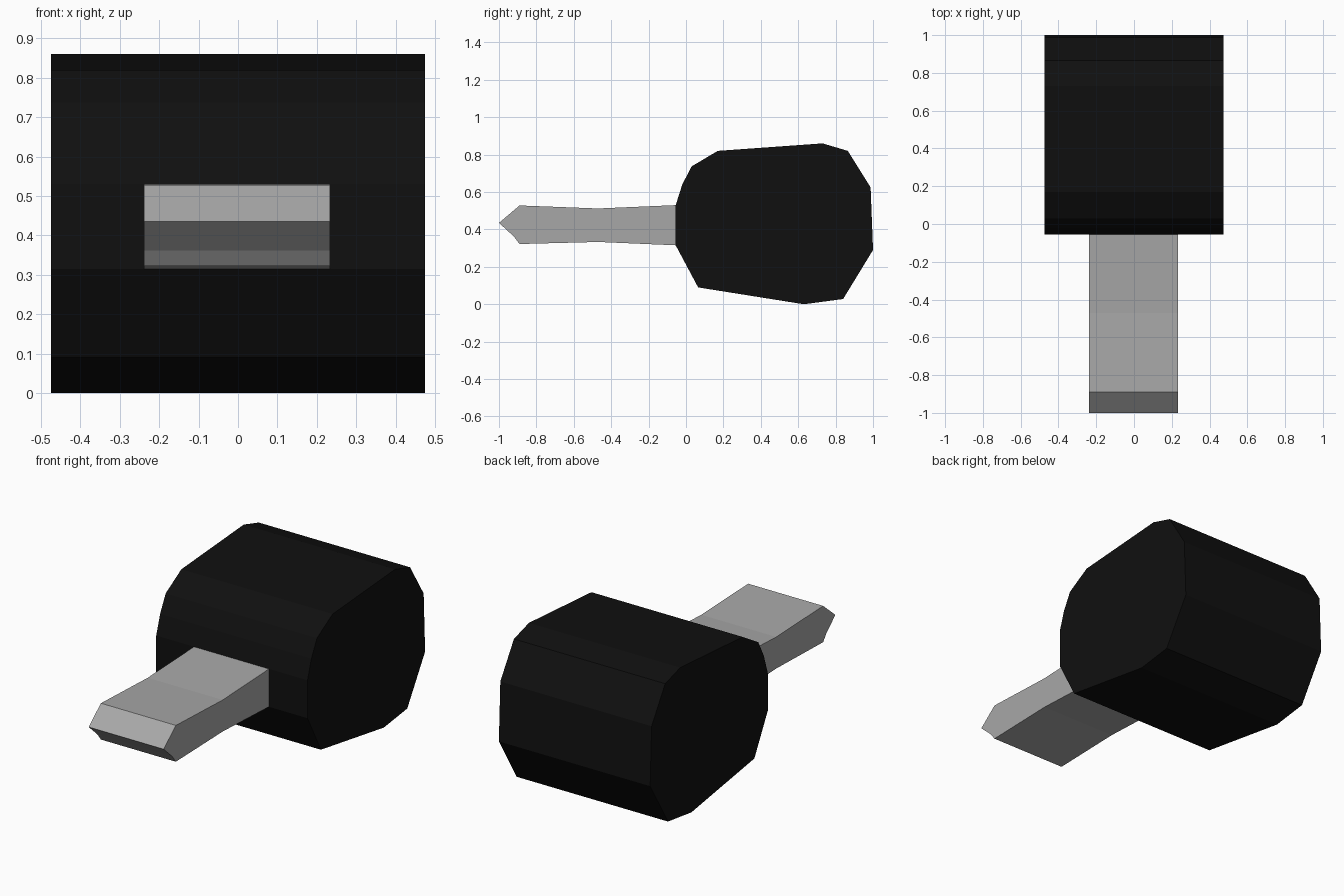
import bpy
import bmesh

cube = bpy.data.objects.get("Cube")
if cube:
    bpy.data.objects.remove(cube, do_unlink=True)


def make_material(name, value):
    mat = bpy.data.materials.new(name)
    mat.use_nodes = True
    color = (value, value, value, 1)
    mat.diffuse_color = color
    mat.node_tree.nodes["Principled BSDF"].inputs["Base Color"].default_value = color
    return mat


def extrude_profile(name, profile, x_min, x_max, mat):
    """Extrude a closed side profile of (y, z) points along x."""
    bm = bmesh.new()
    face = bm.faces.new([bm.verts.new((x_min, y, z)) for y, z in profile])
    result = bmesh.ops.extrude_face_region(bm, geom=[face])
    moved = [v for v in result["geom"] if isinstance(v, bmesh.types.BMVert)]
    bmesh.ops.translate(bm, verts=moved, vec=(x_max - x_min, 0, 0))
    bmesh.ops.recalc_face_normals(bm, faces=bm.faces)
    mesh = bpy.data.meshes.new(name)
    bm.to_mesh(mesh)
    bm.free()
    mesh.materials.append(mat)
    obj = bpy.data.objects.new(name, mesh)
    bpy.context.scene.collection.objects.link(obj)
    return obj


black = make_material("black", 0.005)
grey = make_material("light grey", 0.39)

# Wide faceted body
body_profile = [
    (-0.055, 0.53), (-0.02, 0.64), (0.03, 0.737), (0.17, 0.82),
    (0.73, 0.86), (0.865, 0.82), (0.987, 0.625), (1.0, 0.29),
    (0.84, 0.028), (0.63, 0.0), (0.065, 0.09), (-0.055, 0.315),
]
extrude_profile("body", body_profile, -0.475, 0.475, black)

# Flat tongue with a slight waist and a pointed front edge
tongue_profile = [
    (-0.05, 0.53), (-0.47, 0.512), (-0.89, 0.528), (-1.0, 0.435),
    (-0.92, 0.362), (-0.89, 0.322), (-0.47, 0.333), (-0.05, 0.315),
]
extrude_profile("tongue", tongue_profile, -0.238, 0.233, grey)
